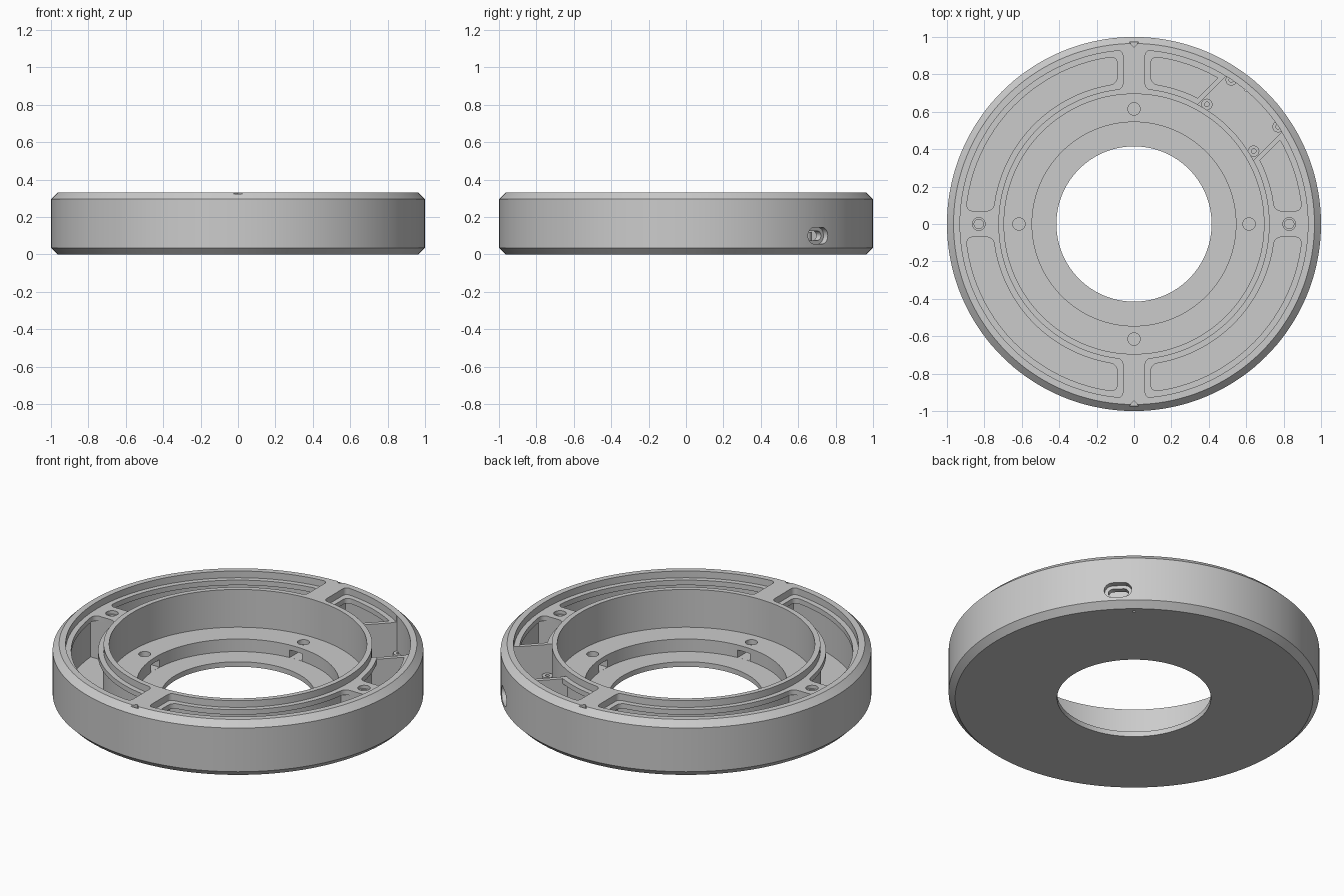
import bpy, bmesh
from math import sin, cos, asin, acos, pi, radians
from mathutils import Matrix

if "Cube" in bpy.data.objects:
    bpy.data.objects.remove(bpy.data.objects["Cube"])

grey = bpy.data.materials.new("plain_grey")
grey.use_nodes = True
grey.diffuse_color = (0.6, 0.6, 0.6, 1)
grey.node_tree.nodes["Principled BSDF"].inputs["Base Color"].default_value = (0.6, 0.6, 0.6, 1)


def finish(name, bm, turn=0):
    bmesh.ops.recalc_face_normals(bm, faces=bm.faces)
    bm.transform(Matrix.Rotation(turn, 4, "Z"))
    mesh = bpy.data.meshes.new(name)
    bm.to_mesh(mesh)
    bm.free()
    mesh.materials.append(grey)
    ob = bpy.data.objects.new(name, mesh)
    bpy.context.collection.objects.link(ob)
    return ob


def prism(name, points, z0, z1, corners=(), rounding=0.0, turn=0):
    """Extrude a flat outline, rounding the chosen corners."""
    bm = bmesh.new()
    vs = [bm.verts.new((x, y, z0)) for x, y in points]
    bm.faces.new(vs)
    if rounding:
        bmesh.ops.bevel(bm, geom=[vs[i] for i in corners], offset=rounding,
                        segments=5, profile=0.5, affect="VERTICES")
    res = bmesh.ops.extrude_face_region(bm, geom=bm.faces[:])
    top = [v for v in res["geom"] if isinstance(v, bmesh.types.BMVert)]
    bmesh.ops.translate(bm, verts=top, vec=(0, 0, z1 - z0))
    return finish(name, bm, turn)


def sector(name, r0, r1, low, high, z0, z1, steps=24, rounding=0.0, turn=0):
    """Ring piece whose ends are set by an angle for each radius."""
    def arc(r, a, b):
        return [(r * cos(a + (b - a) * i / steps), r * sin(a + (b - a) * i / steps))
                for i in range(steps + 1)]
    pts = arc(r1, low(r1), high(r1)) + arc(r0, high(r0), low(r0))
    return prism(name, pts, z0, z1, (0, steps, steps + 1, 2 * steps + 1), rounding, turn)


def tube(name, x, y, r, z0, z1, turn=0):
    bm = bmesh.new()
    bmesh.ops.create_cone(bm, cap_ends=True, segments=32, radius1=r, radius2=r, depth=z1 - z0,
                          matrix=Matrix.Translation((x, y, (z0 + z1) / 2)))
    return finish(name, bm, turn)


def box(name, x0, x1, y0, y1, z0, z1, turn=0):
    return prism(name, [(x0, y0), (x1, y0), (x1, y1), (x0, y1)], z0, z1, turn=turn)


def slot(name, width, height, z, x0, x1, turn):
    """Rounded slot running outwards along the radius."""
    bm = bmesh.new()
    r = height / 2
    vs = []
    for side in (1, -1):
        for i in range(9):
            a = -pi / 2 + pi * i / 8
            vs.append(bm.verts.new((x0, side * (width / 2 - r + r * cos(a)), z + side * r * sin(a))))
    bm.faces.new(vs)
    res = bmesh.ops.extrude_face_region(bm, geom=bm.faces[:])
    far = [v for v in res["geom"] if isinstance(v, bmesh.types.BMVert)]
    bmesh.ops.translate(bm, verts=far, vec=(x1 - x0, 0, 0))
    return finish(name, bm, turn)


def cut(target, cutter, mode="DIFFERENCE"):
    mod = target.modifiers.new("cut", "BOOLEAN")
    mod.object, mod.operation, mod.solver = cutter, mode, "EXACT"
    bpy.context.view_layer.objects.active = target
    bpy.ops.object.modifier_apply(modifier=mod.name)
    bpy.data.objects.remove(cutter)


def smooth(ob):
    bpy.ops.object.select_all(action="DESELECT")
    ob.select_set(True)
    bpy.context.view_layer.objects.active = ob
    bpy.ops.object.shade_smooth_by_angle(angle=radians(25))


# Turned ring body with chamfered rim and stepped bore
profile = [(0.415, 0), (0.965, 0), (1, 0.035), (1, 0.295), (0.965, 0.33),
           (0.695, 0.33), (0.695, 0.105), (0.545, 0.105), (0.545, 0.03), (0.415, 0.03)]
bm = bmesh.new()
sides = 144
rings = [[bm.verts.new((r * cos(2 * pi * i / sides), r * sin(2 * pi * i / sides), z))
          for r, z in profile] for i in range(sides)]
for i in range(sides):
    a, b = rings[i], rings[(i + 1) % sides]
    for j in range(len(profile)):
        k = (j + 1) % len(profile)
        bm.faces.new((a[j], b[j], b[k], a[k]))
body = finish("ring_body", bm)

# Lid seats: one half ring on each side of the cross bars
for turn in (0, pi):
    cut(body, sector("lid_seat", 0.725, 0.93, lambda r: -acos(0.06 / r), lambda r: acos(0.06 / r),
                     0.29, 0.4, 72, 0.025, turn))

# Four hollow chambers with a narrower opening above each
for sx in (1, -1):
    for sy in (1, -1):
        mid = (0 if sx > 0 else pi / 2) if sy > 0 else (-pi / 2 if sx > 0 else pi)
        odd = sx * sy < 0
        for r0, r1, bar, post, z0, z1, rnd in ((0.728, 0.927, 0.06, 0.065, 0.03, 0.26, 0),
                                               (0.755, 0.9, 0.09, 0.07, 0.2, 0.4, 0.035)):
            lo, hi = (bar, post) if odd else (post, bar)
            cut(body, sector("chamber", r0, r1, lambda r: asin(lo / r), lambda r: acos(hi / r),
                             z0, z1, 24, rnd, mid))

# Open bay for the circuit board, with its thin side walls and screw bosses
bay = pi / 4
cut(body, sector("bay", 0.724, 0.931, lambda r: -asin(0.21 / r), lambda r: asin(0.21 / r),
                 0.03, 0.4, turn=bay))
for side in (1, -1):
    y0, y1 = sorted((side * 0.21, side * 0.235))
    box("bay_wall", 0.69, 0.908, y0, y1, 0.025, 0.288, bay)
    for x in (0.728, 0.912):
        boss = tube("screw_boss", x, side * 0.177, 0.03, 0.025, 0.12, bay)
        cut(boss, tube("boss_hole", x, side * 0.177, 0.012, 0.06, 0.2, bay))
        smooth(boss)

# Cable port and the tiny drain hole beside it
cut(body, slot("port_recess", 0.15, 0.09, 0.1, 0.965, 1.1, bay))
cut(body, slot("port_opening", 0.11, 0.05, 0.1, 0.88, 1.1, bay))
cut(body, tube("pin_hole", 0.935, 0, 0.008, -0.1, 0.1, radians(50)))

# Mounting holes in the bore step, each with a nut slot beneath
for i in range(4):
    turn = i * pi / 2
    cut(body, tube("mount_hole", 0.615, 0, 0.033, 0.05, 0.2, turn))
    cut(body, box("nut_slot", 0.5, 0.65, -0.04, 0.04, 0.0305, 0.075, turn))

# Lid screw holes and rim alignment notches
for side in (1, -1):
    cut(body, tube("lid_screw_hole", side * 0.83, 0, 0.034, 0.27, 0.4))
    cut(body, tube("lid_screw_core", side * 0.83, 0, 0.025, 0.1, 0.4))
    cut(body, prism("rim_notch", [(-0.025, side * 0.972), (0.025, side * 0.972), (0, side * 0.945)],
                    0.3, 0.4))
smooth(body)
